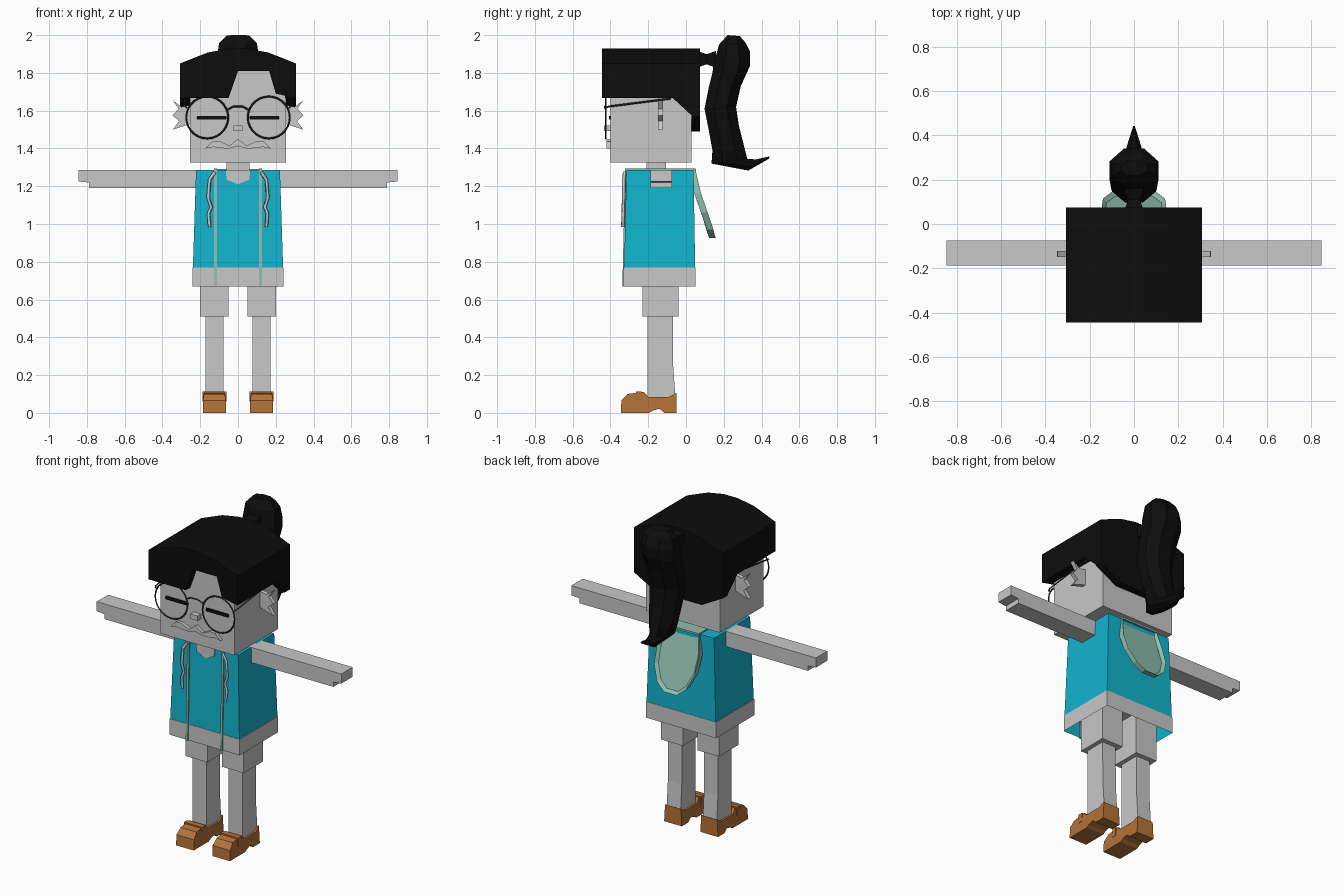
import bpy, bmesh, math
from mathutils import Vector

cube = bpy.data.objects.get("Cube")
if cube:
    bpy.data.objects.remove(cube, do_unlink=True)


def material(name, r, g, b):
    m = bpy.data.materials.new(name)
    m.use_nodes = True
    m.diffuse_color = (r, g, b, 1)
    m.node_tree.nodes["Principled BSDF"].inputs["Base Color"].default_value = (r, g, b, 1)
    return m


GREY = material("pale grey", 0.58, 0.58, 0.58)
BLACK = material("hair black", 0.004, 0.004, 0.004)
CYAN = material("cyan cloth", 0.006, 0.46, 0.62)
MINT = material("mint lining", 0.28, 0.52, 0.43)
BROWN = material("brown leather", 0.46, 0.17, 0.04)
DARK = material("dark frame", 0.03, 0.03, 0.03)


def finish(name, bm, *mats):
    bmesh.ops.recalc_face_normals(bm, faces=bm.faces)
    me = bpy.data.meshes.new(name)
    bm.to_mesh(me)
    bm.free()
    ob = bpy.data.objects.new(name, me)
    bpy.context.collection.objects.link(ob)
    for m in mats:
        me.materials.append(m)
    return ob


def prism(name, pts, axis, a, b, mat, side=1):
    """Extrude a flat outline along an axis from a to b; side=-1 mirrors in x."""
    def place(p, d):
        x, y, z = {"x": (d, *p), "y": (p[0], d, p[1]), "z": (*p, d)}[axis]
        return side * x, y, z
    bm = bmesh.new()
    ends = [[bm.verts.new(place(p, d)) for p in pts] for d in (a, b)]
    for ring in ends:
        bm.faces.new(ring)
    for i in range(len(pts)):
        j = (i + 1) % len(pts)
        bm.faces.new((ends[0][i], ends[0][j], ends[1][j], ends[1][i]))
    return finish(name, bm, mat)


def box(name, x0, x1, y0, y1, z0, z1, mat, side=1):
    return prism(name, [(x0, y0), (x1, y0), (x1, y1), (x0, y1)], "z", z0, z1, mat, side)


def wire(name, pts, radius, mat, side=1):
    cu = bpy.data.curves.new(name, "CURVE")
    cu.dimensions = "3D"
    cu.bevel_depth = radius
    cu.bevel_resolution = 0
    cu.use_fill_caps = True
    sp = cu.splines.new("POLY")
    sp.points.add(len(pts) - 1)
    for p, (x, y, z) in zip(sp.points, pts):
        p.co = (side * x, y, z, 1)
    cu.materials.append(mat)
    ob = bpy.data.objects.new(name, cu)
    bpy.context.collection.objects.link(ob)
    return ob


def loft(name, rings, mat):
    bm = bmesh.new()
    loops = [[bm.verts.new(p) for p in r] for r in rings]
    for lo, hi in zip(loops, loops[1:]):
        for i in range(len(lo)):
            j = (i + 1) % len(lo)
            bm.faces.new((lo[i], lo[j], hi[j], hi[i]))
    bm.faces.new(loops[0])
    bm.faces.new(loops[-1])
    return finish(name, bm, mat)


# Head and neck
box("head", -0.255, 0.255, -0.40, 0.03, 1.325, 1.84, GREY)
box("neck", -0.06, 0.06, -0.21, -0.105, 1.27, 1.33, GREY)

# Hair cap: arched crown, notched fringe, side flaps and nape
arch = [(0.307, 1.85), (0.16, 1.908), (0.05, 1.928), (-0.05, 1.928), (-0.16, 1.908), (-0.307, 1.85)]
prism("hair_crown", [(-0.307, 1.82), (0.307, 1.82)] + arch, "y", -0.40, 0.075, BLACK)
prism("hair_fringe", [(-0.307, 1.667), (-0.05, 1.667), (0.0, 1.81), (0.165, 1.81), (0.2, 1.69),
                      (0.307, 1.667)] + arch, "y", -0.445, -0.399, BLACK)
prism("hair_nape", [(-0.307, 1.57), (-0.16, 1.49), (0.16, 1.49), (0.307, 1.57)] + arch,
      "y", 0.029, 0.075, BLACK)
for s in (1, -1):
    prism("hair_side", [(-0.41, 1.667), (-0.07, 1.667), (0.035, 1.57), (0.035, 1.84), (-0.41, 1.84)],
          "x", 0.25, 0.307, BLACK, s)

# Ponytail: front point, back point and half width of each section
sections = [
    ((0.22, 2.0), (0.285, 1.995), 0.06), ((0.175, 1.95), (0.315, 1.96), 0.1),
    ((0.145, 1.84), (0.34, 1.91), 0.11), ((0.14, 1.8), (0.34, 1.84), 0.11),
    ((0.12, 1.72), (0.29, 1.73), 0.105), ((0.098, 1.61), (0.265, 1.62), 0.1),
    ((0.12, 1.5), (0.28, 1.52), 0.09), ((0.14, 1.39), (0.31, 1.4), 0.075),
    ((0.135, 1.32), (0.325, 1.345), 0.055), ((0.33, 1.283), (0.37, 1.342), 0.03),
    ((0.438, 1.345), (0.443, 1.358), 0.004)]
rings = []
for f, b, w in sections:
    f, b = Vector((0, *f)), Vector((0, *b))
    ring = []
    for k in range(8):
        a = math.radians(45 * k + 22.5)
        p = f.lerp(b, 0.5 - 0.5 * math.cos(a) / math.cos(math.radians(22.5)))
        ring.append((w * math.sin(a) / math.cos(math.radians(22.5)), p.y, p.z))
    rings.append(ring)
loft("ponytail", rings, BLACK)
loft("ponytail_tie", [[(w * x, y, 1.872 + w * z) for x, z in ((-1, -1), (1, -1), (1, 1), (-1, 1))]
                      for y, w in ((0.07, 0.04), (0.11, 0.027), (0.16, 0.045))], BLACK)

# Face details
box("nose", -0.025, 0.025, -0.435, -0.395, 1.492, 1.522, GREY)
half = [(0.0, 1.45), (0.045, 1.415), (0.1, 1.44), (0.135, 1.438), (0.172, 1.4),
        (0.13, 1.408), (0.1, 1.402), (0.05, 1.4), (0.0, 1.412)]
prism("moustache", half + [(-x, z) for x, z in half[-2:0:-1]], "y", -0.42, -0.395, GREY)
wire("glasses_bridge", [(-0.055, -0.425, 1.605), (-0.025, -0.43, 1.622), (0.025, -0.43, 1.622),
                        (0.055, -0.425, 1.605)], 0.005, DARK)
for s in (1, -1):
    prism("closed_eye", [(0.065, 1.552), (0.215, 1.552), (0.22, 1.562), (0.215, 1.572),
                         (0.065, 1.572), (0.06, 1.562)], "y", -0.407, -0.398, BLACK, s)
    bpy.ops.mesh.primitive_torus_add(location=(s * 0.163, -0.425, 1.564), rotation=(math.pi / 2, 0, 0),
                                     major_radius=0.111, minor_radius=0.005,
                                     major_segments=28, minor_segments=4)
    rim = bpy.context.object
    rim.name = "glasses_rim"
    rim.data.materials.append(DARK)
    wire("glasses_arm", [(0.272, -0.425, 1.615), (0.28, -0.41, 1.622), (0.28, -0.08, 1.664)],
         0.005, DARK, s)
    prism("ear", [(0.25, 1.63), (0.30, 1.62), (0.345, 1.655), (0.315, 1.61), (0.347, 1.575),
                  (0.312, 1.545), (0.345, 1.5), (0.25, 1.53)], "y", -0.148, -0.122, GREY, s)

# Tunic: flared box, hollow underneath
bm = bmesh.new()
top = [bm.verts.new(p) for p in ((-0.222, -0.315, 1.285), (0.222, -0.315, 1.285),
                                 (0.222, 0.04, 1.285), (-0.222, 0.04, 1.285))]
low = [bm.verts.new(p) for p in ((-0.242, -0.33, 0.67), (0.242, -0.33, 0.67),
                                 (0.242, 0.05, 0.67), (-0.242, 0.05, 0.67))]
bm.faces.new(top)
for i in range(4):
    bm.faces.new((top[i], low[i], low[i - 3], top[i - 3]))
under = bm.faces.new(low)
bmesh.ops.inset_region(bm, faces=[under], thickness=0.02)
inner = bmesh.ops.extrude_discrete_faces(bm, faces=[under])["faces"][0]
for v in inner.verts:
    v.co.z += 0.1
inner.material_index = 1
for e in inner.edges:
    for f in e.link_faces:
        f.material_index = 1
finish("tunic", bm, CYAN, GREY)
prism("neckline", [(-0.065, 1.286), (0.065, 1.286), (0.06, 1.235), (0.0, 1.21), (-0.06, 1.235)],
      "y", -0.323, -0.314, GREY)
for s in (1, -1):
    prism("tunic_trim", [(-0.322, 1.293), (-0.337, 0.67), (-0.325, 0.67), (-0.31, 1.285),
                         (0.05, 1.285), (0.05, 1.293)], "x", 0.112, 0.126, MINT, s)
    wire("drawstring", [(0.122, -0.325, 1.275), (0.15, -0.33, 1.235), (0.158, -0.33, 1.14),
                        (0.142, -0.332, 1.09), (0.156, -0.332, 1.055), (0.15, -0.335, 0.985)],
         0.009, GREY, s)

# Hood hanging behind the back: tilted shield with a raised rim
half = [(0.125, 0.05, 1.287), (0.145, 0.08, 1.16), (0.14, 0.115, 1.06), (0.1, 0.145, 0.97),
        (0.045, 0.157, 0.925)]
outline = half + [(-x, y, z) for x, y, z in half[::-1]]
bm = bmesh.new()
back = bm.faces.new([bm.verts.new(p) for p in outline])
res = bmesh.ops.extrude_face_region(bm, geom=[back])
for v in [g for g in res["geom"] if isinstance(g, bmesh.types.BMVert)]:
    v.co.y -= 0.035
bmesh.ops.recalc_face_normals(bm, faces=bm.faces)
rear = max((f for f in bm.faces if len(f.verts) > 4), key=lambda f: f.calc_center_median().y)
bmesh.ops.inset_region(bm, faces=[rear], thickness=0.017)
for v in rear.verts:
    v.co.y -= 0.018
finish("hood", bm, MINT)
box("hood_collar", -0.126, 0.126, -0.03, 0.052, 1.28, 1.292, MINT)

# Arms, legs and shoes
for s in (1, -1):
    prism("arm", [(0.2, 1.285), (0.845, 1.285), (0.845, 1.225), (0.79, 1.22), (0.79, 1.19),
                  (0.2, 1.19)], "y", -0.187, -0.075, GREY, s)
    box("shorts_leg", 0.05, 0.2, -0.23, -0.04, 0.51, 0.775, GREY, s)
    prism("leg", [(-0.203, 0.07), (-0.203, 0.52), (-0.07, 0.52), (-0.068, 0.25), (-0.055, 0.07)],
          "x", 0.077, 0.173, GREY, s)
    shoe = prism("shoe", [(-0.345, 0), (-0.342, 0.065), (-0.31, 0.1), (-0.225, 0.112), (-0.2, 0.085),
                          (-0.09, 0.085), (-0.05, 0.107), (-0.05, 0), (-0.115, 0), (-0.14, 0.022),
                          (-0.175, 0.012), (-0.195, 0)], "x", 0.064, 0.186, BROWN, s)
    for v in shoe.data.vertices:
        if v.co.z > 0.09:
            v.co.x = s * (0.125 + (abs(v.co.x) - 0.125) * 0.9)
    box("shoe_strap", 0.062, 0.188, -0.265, -0.235, 0.06, 0.114, BROWN, s)
